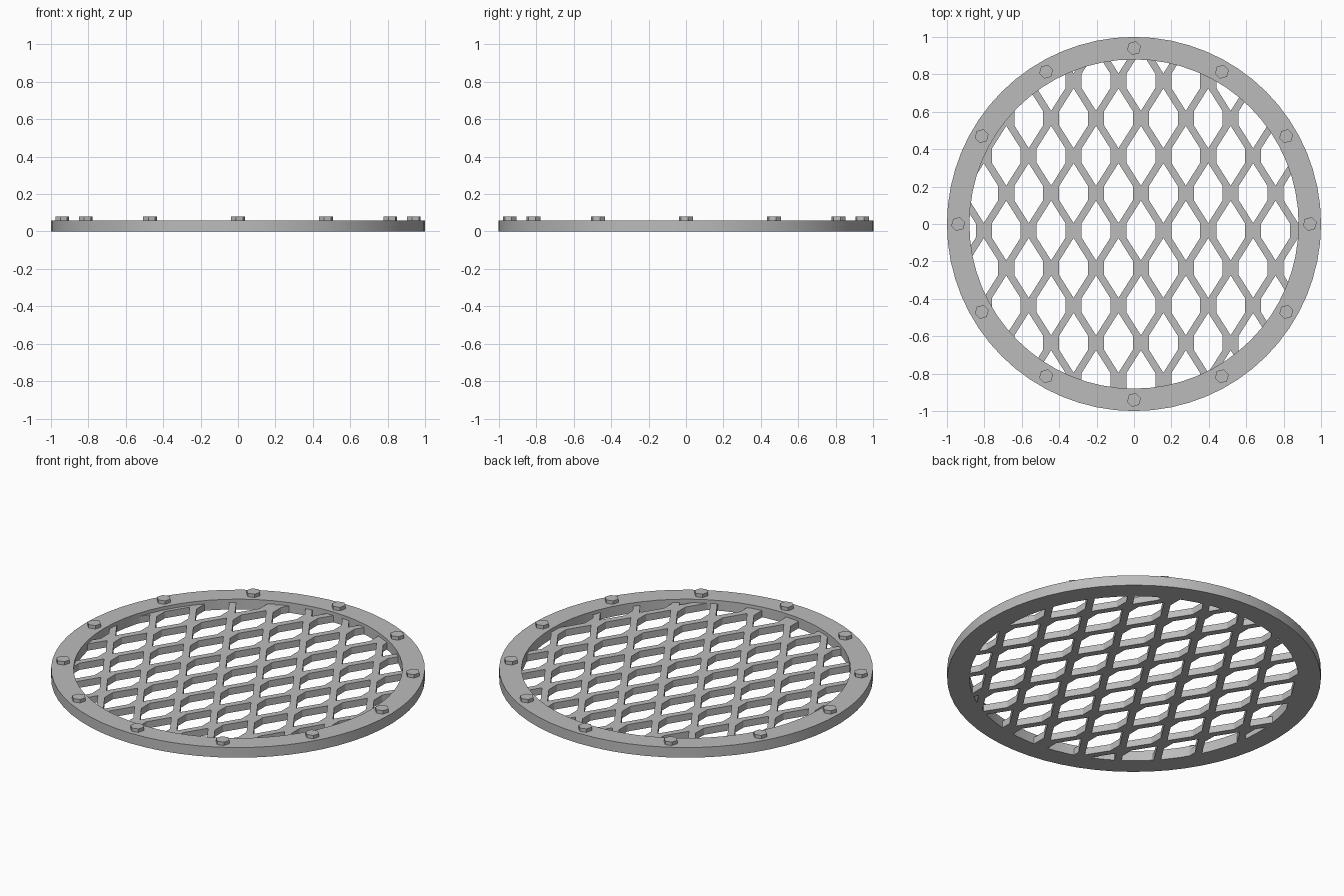
import bpy, bmesh, math

cube = bpy.data.objects.get("Cube")
if cube:
    bpy.data.objects.remove(cube, do_unlink=True)

SEGMENTS = 64
OUTER, INNER = 1.0, 0.88
RING_TOP, MESH_TOP, BOLT_TOP = 0.06, 0.04, 0.08

steel = bpy.data.materials.new("grey steel")
steel.use_nodes = True
colour = (0.5, 0.5, 0.5, 1)
steel.diffuse_color = colour
steel.node_tree.nodes["Principled BSDF"].inputs["Base Color"].default_value = colour


def add_object(name, bm):
    mesh = bpy.data.meshes.new(name)
    bmesh.ops.recalc_face_normals(bm, faces=bm.faces)
    bm.to_mesh(mesh)
    bm.free()
    mesh.materials.append(steel)
    obj = bpy.data.objects.new(name, mesh)
    bpy.context.collection.objects.link(obj)
    return obj


def circle(radius, count, turn=0.0):
    angles = [turn + math.tau * i / count for i in range(count)]
    return [(radius * math.cos(a), radius * math.sin(a)) for a in angles]


def add_prism(bm, outline, low, high, cx=0.0, cy=0.0):
    bottom = [bm.verts.new((x + cx, y + cy, low)) for x, y in outline]
    top = [bm.verts.new((x + cx, y + cy, high)) for x, y in outline]
    bm.faces.new(bottom[::-1])
    bm.faces.new(top)
    for i in range(len(outline)):
        j = (i + 1) % len(outline)
        bm.faces.new((bottom[i], bottom[j], top[j], top[i]))


def smooth(obj):
    bpy.ops.object.select_all(action="DESELECT")
    obj.select_set(True)
    bpy.context.view_layer.objects.active = obj
    bpy.ops.object.shade_smooth_by_angle(angle=math.radians(30))


# Outer ring: a rectangular section swept round the circle
bm = bmesh.new()
section = [(INNER, 0), (OUTER, 0), (OUTER, RING_TOP), (INNER, RING_TOP)]
loops = [[bm.verts.new((x, y, z)) for x, y in circle(r, SEGMENTS)] for r, z in section]
for k in range(4):
    a, b = loops[k], loops[(k + 1) % 4]
    for i in range(SEGMENTS):
        j = (i + 1) % SEGMENTS
        bm.faces.new((a[i], a[j], b[j], b[i]))
smooth(add_object("outer_ring", bm))

# Expanded mesh panel: a disc cut by staggered long hexagonal openings
bm = bmesh.new()
add_prism(bm, circle(INNER, SEGMENTS), 0, MESH_TOP)
panel = add_object("mesh_panel", bm)

PITCH_X, PITCH_Y = 0.24, 0.2
HALF_W, SIDE, TIP = 0.077, 0.038, 0.16
opening = [(HALF_W, -SIDE), (HALF_W, SIDE), (0, TIP),
           (-HALF_W, SIDE), (-HALF_W, -SIDE), (0, -TIP)]
bm = bmesh.new()
for row in range(-5, 6):
    cy = -0.035 + row * PITCH_Y
    shift = 0.037 if row % 2 == 0 else -0.083
    for col in range(-5, 6):
        cx = shift + col * PITCH_X
        if math.hypot(cx, cy) < INNER + TIP:
            add_prism(bm, opening, -0.1, 0.1, cx, cy)
cutter = add_object("opening_cutter", bm)
cutter.hide_render = True

cut = panel.modifiers.new("openings", "BOOLEAN")
cut.operation = "DIFFERENCE"
cut.solver = "EXACT"
cut.object = cutter
bpy.ops.object.select_all(action="DESELECT")
panel.select_set(True)
bpy.context.view_layer.objects.active = panel
bpy.ops.object.modifier_apply(modifier=cut.name)
bpy.data.objects.remove(cutter, do_unlink=True)
smooth(panel)

# Hexagonal bolt heads around the ring
for i, (x, y) in enumerate(circle(0.94, 12)):
    bm = bmesh.new()
    add_prism(bm, circle(0.038, 6, math.radians(15)), RING_TOP - 0.01, BOLT_TOP, x, y)
    add_object(f"bolt_head_{i + 1}", bm)
